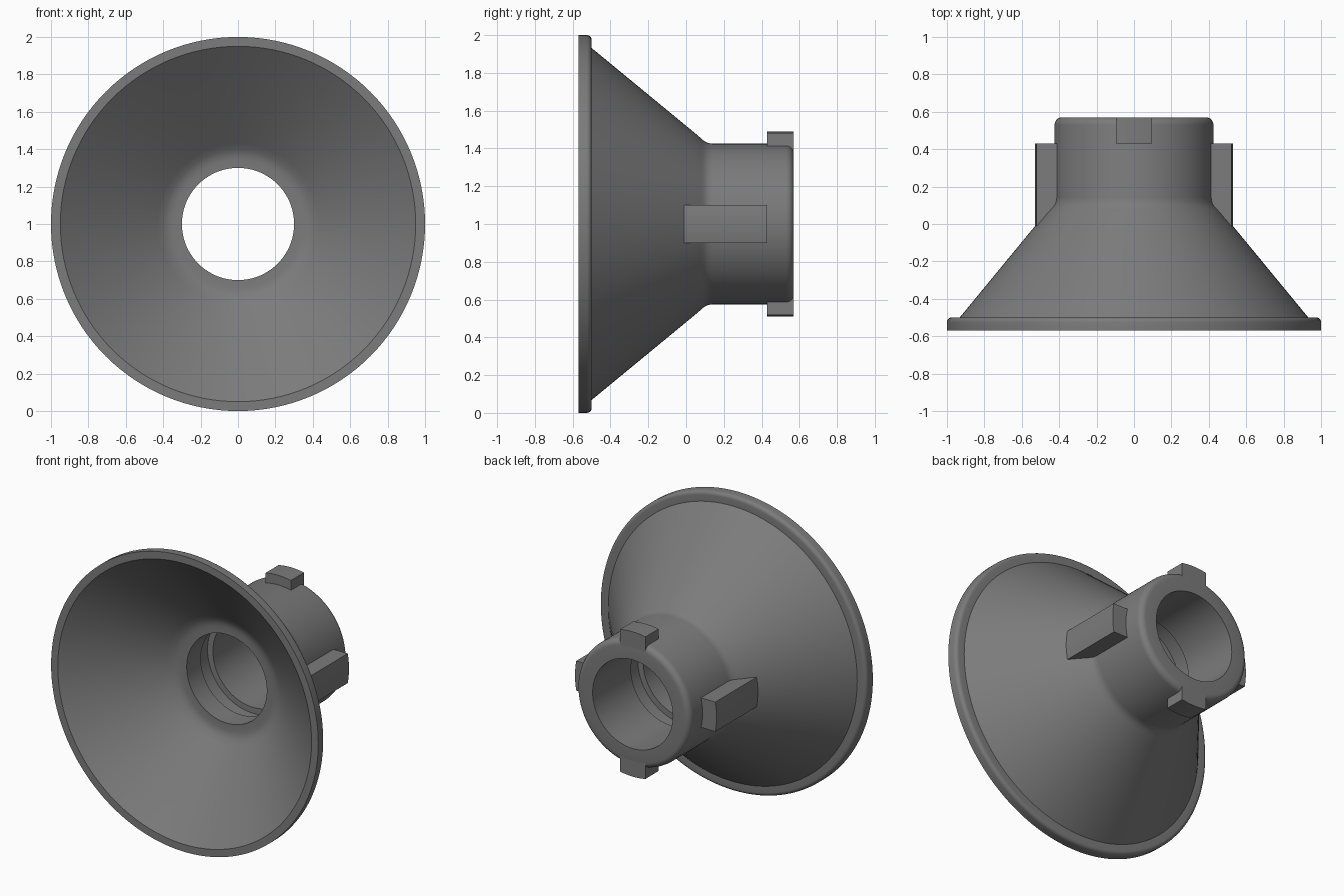
import bpy, bmesh, math

cube = bpy.data.objects.get("Cube")
if cube:
    bpy.data.objects.remove(cube, do_unlink=True)

grey = bpy.data.materials.new("dark grey")
grey.use_nodes = True
COLOUR = (0.2, 0.2, 0.2, 1)
grey.diffuse_color = COLOUR
grey.node_tree.nodes["Principled BSDF"].inputs["Base Color"].default_value = COLOUR

SEGMENTS = 128
AXIS_Z = 1.0


def finish(name, bm):
    bmesh.ops.recalc_face_normals(bm, faces=bm.faces[:])
    mesh = bpy.data.meshes.new(name)
    bm.to_mesh(mesh)
    bm.free()
    mesh.materials.append(grey)
    obj = bpy.data.objects.new(name, mesh)
    bpy.context.collection.objects.link(obj)
    bpy.ops.object.select_all(action='DESELECT')
    obj.select_set(True)
    bpy.context.view_layer.objects.active = obj
    bpy.ops.object.shade_smooth_by_angle(angle=math.radians(28))
    return obj


def fillet(r, y, radius, start, steps=5):
    """Quarter-round profile points about centre (r, y), turning 90 degrees."""
    return [(r + radius * math.cos(start + math.pi / 2 * i / steps),
             y + radius * math.sin(start + math.pi / 2 * i / steps))
            for i in range(steps + 1)]


def lathe(name, profile):
    """Spin a closed (radius, y) profile around the horizontal axis."""
    bm = bmesh.new()
    rings = []
    for i in range(SEGMENTS):
        a = 2 * math.pi * i / SEGMENTS
        rings.append([bm.verts.new((r * math.cos(a), y, AXIS_Z + r * math.sin(a)))
                      for r, y in profile])
    n = len(profile)
    for i in range(SEGMENTS):
        p, q = rings[i], rings[(i + 1) % SEGMENTS]
        for j in range(n):
            k = (j + 1) % n
            bm.faces.new((p[j], p[k], q[k], q[j]))
    return finish(name, bm)


def lug(name, angle, inner, outer, half_width, y0, y1, steps=8):
    """Parallel-sided block with curved inner and outer faces."""
    section = []
    for radius, sign in ((inner, 1), (outer, -1)):
        for i in range(steps + 1):
            t = sign * half_width * (2 * i / steps - 1)
            section.append((math.sqrt(radius ** 2 - t ** 2), t))
    ca, sa = math.cos(angle), math.sin(angle)
    bm = bmesh.new()
    ends = [[bm.verts.new((r * ca - t * sa, y, AXIS_Z + r * sa + t * ca))
             for r, t in section] for y in (y0, y1)]
    bm.faces.new(ends[0])
    bm.faces.new(ends[1])
    n = len(section)
    for j in range(n):
        k = (j + 1) % n
        bm.faces.new((ends[0][j], ends[0][k], ends[1][k], ends[1][j]))
    return finish(name, bm)


# Flared body: rim, outer cone, collar, grooved bore and inner cone
profile = [(0.95, -0.57), (1.0, -0.57)]
profile += fillet(0.975, -0.525, 0.025, 0)
profile += [(0.932, -0.50), (0.475, 0.055), (0.455, 0.078), (0.439, 0.096),
            (0.429, 0.115), (0.425, 0.14)]
profile += fillet(0.385, 0.53, 0.04, 0)
profile += [(0.30, 0.57), (0.30, 0.16), (0.34, 0.16), (0.34, 0.03), (0.30, 0.03),
            (0.30, -0.12), (0.345, -0.12), (0.37, -0.124), (0.395, -0.134),
            (0.43, -0.158)]
lathe("flared_body", profile)

# Long ribs on the sides, short lugs at the top and bottom
for side, angle in (("left", 0), ("right", math.pi)):
    lug(side + "_rib", angle, 0.40, 0.53, 0.10, -0.04, 0.43)
for side, angle in (("top", math.pi / 2), ("bottom", -math.pi / 2)):
    lug(side + "_lug", angle, 0.385, 0.49, 0.095, 0.43, 0.57)
